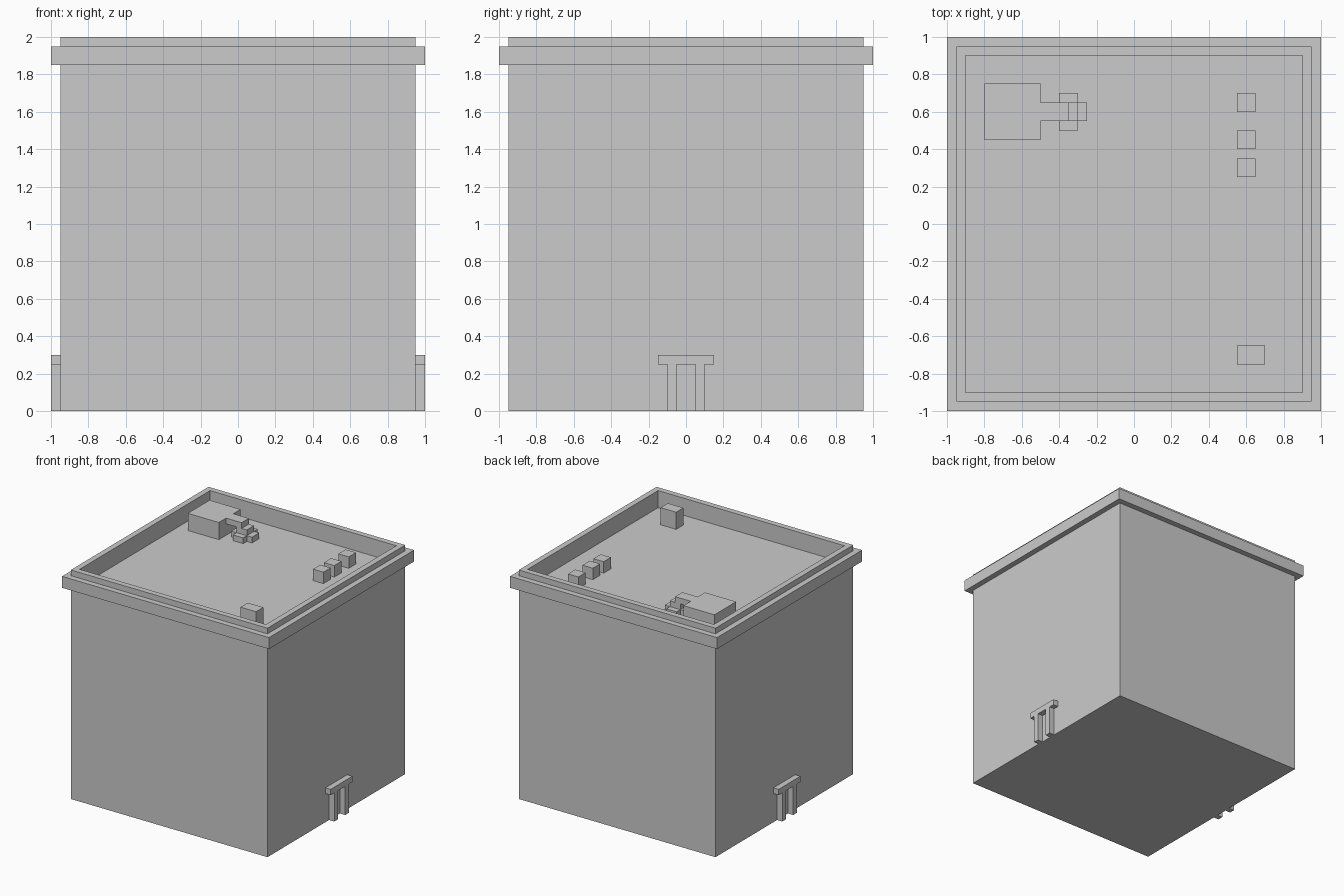
import bpy
import bmesh
from mathutils import Matrix, Vector

cube = bpy.data.objects.get("Cube")
if cube:
    bpy.data.objects.remove(cube, do_unlink=True)

grey = bpy.data.materials.new("plain grey")
grey.use_nodes = True
COLOUR = (0.6, 0.6, 0.6, 1)
grey.diffuse_color = COLOUR
grey.node_tree.nodes["Principled BSDF"].inputs["Base Color"].default_value = COLOUR


def finish(name, bm):
    mesh = bpy.data.meshes.new(name)
    bm.to_mesh(mesh)
    bm.free()
    mesh.materials.append(grey)
    obj = bpy.data.objects.new(name, mesh)
    bpy.context.collection.objects.link(obj)
    return obj


def box(name, x, y, z):
    """Box from (low, high) ranges along each axis."""
    low, high = (Vector(c) for c in zip(x, y, z))
    bm = bmesh.new()
    bmesh.ops.create_cube(bm, size=1, matrix=Matrix.Translation((low + high) / 2)
                          @ Matrix.Diagonal((high - low).to_4d()))
    return finish(name, bm)


def ring(name, outer, inner, z):
    """Square frame with a rectangular section."""
    bm = bmesh.new()
    loops = []
    for r, h in ((outer, z[0]), (outer, z[1]), (inner, z[1]), (inner, z[0])):
        loops.append([bm.verts.new((sx * r, sy * r, h))
                      for sx, sy in ((-1, -1), (1, -1), (1, 1), (-1, 1))])
    for i in range(4):
        a, b = loops[i], loops[(i + 1) % 4]
        for j in range(4):
            k = (j + 1) % 4
            bm.faces.new((a[j], a[k], b[k], b[j]))
    bmesh.ops.recalc_face_normals(bm, faces=bm.faces)
    return finish(name, bm)


ROOF = 1.85

# Building block, parapet and cornice
box("building_body", (-0.95, 0.95), (-0.95, 0.95), (0, ROOF))
ring("parapet", 0.95, 0.9, (ROOF, 2))
ring("cornice", 1, 0.95, (ROOF, 1.95))

# Doorway frames on both sides
for side, sx in (("left", 1), ("right", -1)):
    depth = sorted((0.95 * sx, sx))
    box(side + "_door_lintel", depth, (-0.15, 0.15), (0.25, 0.3))
    for part, y in (("front", -0.1), ("back", 0.05)):
        box(f"{side}_door_{part}_post", depth, (y, y + 0.05), (0, 0.25))

# Roof tank with an overhanging spout
box("roof_tank", (-0.8, -0.5), (0.45, 0.75), (ROOF, 2))
box("tank_spout", (-0.5, -0.35), (0.55, 0.65), (1.95, 2))
box("spout_drop", (-0.4, -0.3), (0.55, 0.65), (1.9, 1.95))
box("spout_base_across", (-0.4, -0.3), (0.5, 0.7), (ROOF, 1.9))
box("spout_base_front", (-0.3, -0.25), (0.55, 0.65), (ROOF, 1.9))
box("spout_base_rear", (-0.45, -0.4), (0.55, 0.65), (ROOF, 1.9))

# Row of small vents and one larger vent
for i, y in enumerate((0.25, 0.4, 0.6)):
    box(f"small_vent_{i + 1}", (0.55, 0.65), (y, y + 0.1), (ROOF, 1.95))
box("large_vent", (0.55, 0.7), (-0.75, -0.65), (ROOF, 2))
